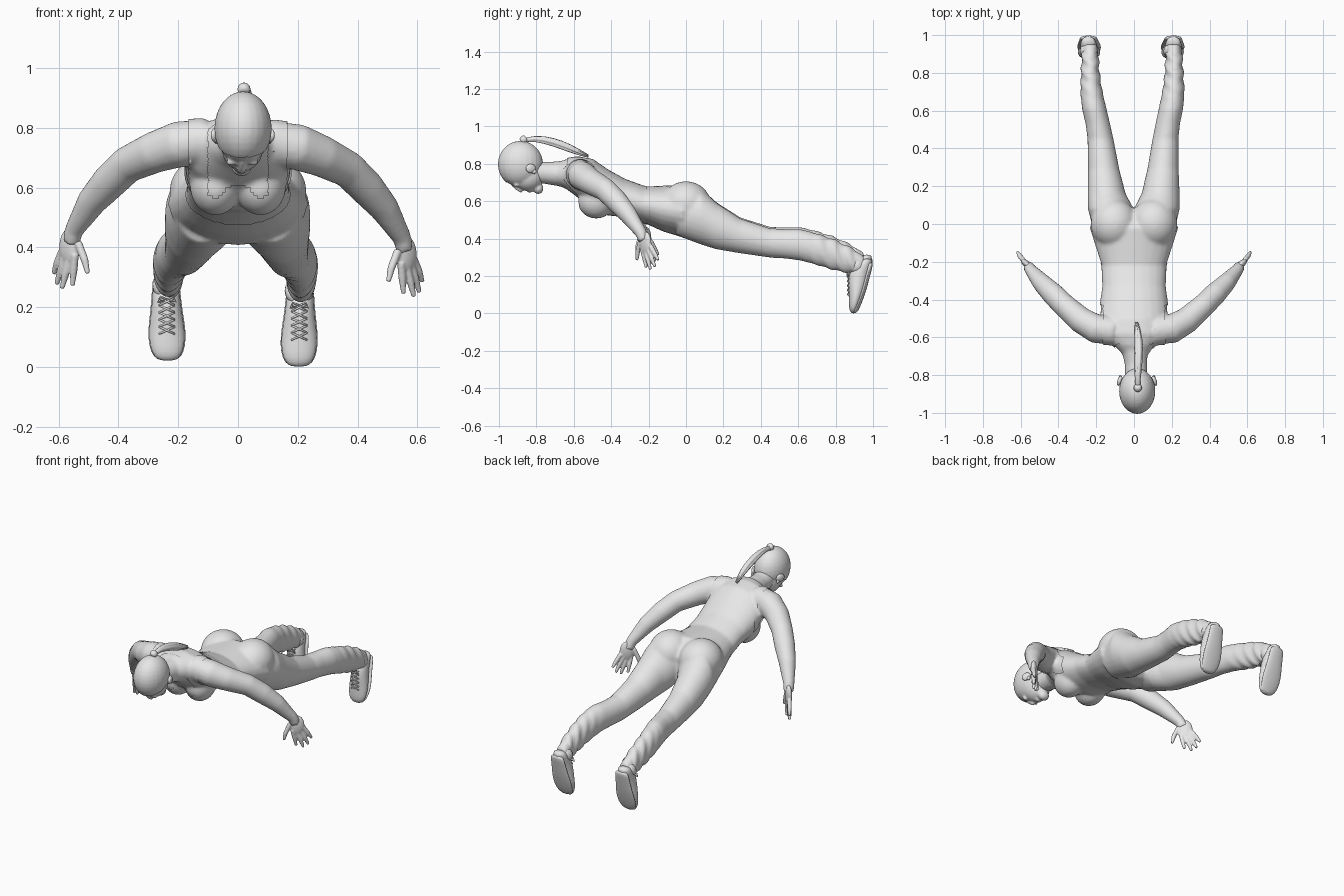
import bpy, bmesh, math, random
from mathutils import Vector, Matrix

random.seed(4)
if "Cube" in bpy.data.objects:
    bpy.data.objects.remove(bpy.data.objects["Cube"])

grey = bpy.data.materials.new("light_grey")
grey.use_nodes = True
grey.diffuse_color = (0.8, 0.8, 0.8, 1)
grey.node_tree.nodes["Principled BSDF"].inputs["Base Color"].default_value = (0.8, 0.8, 0.8, 1)


def finish(name, bm, subdiv=0):
    bmesh.ops.recalc_face_normals(bm, faces=bm.faces)
    mesh = bpy.data.meshes.new(name)
    bm.to_mesh(mesh)
    bm.free()
    mesh.materials.append(grey)
    mesh.shade_smooth()
    obj = bpy.data.objects.new(name, mesh)
    bpy.context.collection.objects.link(obj)
    if subdiv:
        mod = obj.modifiers.new("Subdivision", 'SUBSURF')
        mod.levels = mod.render_levels = subdiv
    return obj


def loft(bm, rings, n=16):
    """Skin rings given as (centre, half axis u, half axis v)."""
    loops = []
    for c, u, v in rings:
        loops.append([bm.verts.new(c + u * math.cos(a) + v * math.sin(a))
                      for a in (2 * math.pi * i / n for i in range(n))])
    for a, b in zip(loops, loops[1:]):
        for i in range(n):
            bm.faces.new((a[i], a[(i + 1) % n], b[(i + 1) % n], b[i]))
    bm.faces.new(loops[0])
    bm.faces.new(loops[-1])


def tube(bm, points, radii, n=16):
    pts = [Vector(p) for p in points]
    up = Vector((0.65, -0.75, 0))
    rings = []
    for i, p in enumerate(pts):
        t = (pts[min(i + 1, len(pts) - 1)] - pts[max(i - 1, 0)]).normalized()
        u = t.cross(up).normalized()
        rings.append((p, u * radii[i], t.cross(u) * radii[i]))
    loft(bm, rings, n)


def slices(bm, rows, n=24):
    """Rows of y, centre x, half width, top z, bottom z."""
    loft(bm, [(Vector((x, y, (t + b) / 2)), Vector((w, 0, 0)), Vector((0, 0, (t - b) / 2)))
              for y, x, w, t, b in rows], n)


def blob(bm, centre, size, turn=0.0):
    m = Matrix.Translation(centre) @ Matrix.Rotation(turn, 4, 'Z') @ Matrix.Diagonal((*size, 1))
    bmesh.ops.create_uvsphere(bm, u_segments=24, v_segments=16, radius=1, matrix=m)


def fuse(obj, voxel, repeat):
    """Melt overlapping volumes into one smooth skin."""
    mod = obj.modifiers.new("Remesh", 'REMESH')
    mod.mode, mod.voxel_size, mod.use_smooth_shade = 'VOXEL', voxel, True
    mod = obj.modifiers.new("Smooth", 'SMOOTH')
    mod.factor, mod.iterations = 0.5, repeat
    dg = bpy.context.evaluated_depsgraph_get()
    mesh = bpy.data.meshes.new_from_object(obj.evaluated_get(dg))
    obj.modifiers.clear()
    obj.data = mesh
    mesh.materials.clear()
    mesh.materials.append(grey)
    mesh.shade_smooth()


def shell(name, source, cuts, keep, offset):
    """Garment made by offsetting a trimmed copy of a skin."""
    bm = bmesh.new()
    bm.from_mesh(source.data)
    for co, no in cuts:
        bmesh.ops.bisect_plane(bm, geom=bm.verts[:] + bm.edges[:] + bm.faces[:],
                               plane_co=co, plane_no=no)
    bm.normal_update()
    for v, d in [(v, v.normal * offset(v.co)) for v in bm.verts]:
        v.co += d
    drop = [f for f in bm.faces if not keep(f.calc_center_median())]
    bmesh.ops.delete(bm, geom=drop, context='FACES')
    return finish(name, bm)


# Body: torso, bust, seat, legs and arms fused together
bm = bmesh.new()
slices(bm, [(-.70, .01, .06, .80, .69), (-.64, 0, .11, .825, .665), (-.58, 0, .175, .835, .62),
            (-.50, 0, .18, .82, .56), (-.42, 0, .175, .765, .53), (-.33, 0, .163, .715, .52),
            (-.22, 0, .168, .675, .485), (-.12, 0, .20, .68, .44), (-.02, 0, .232, .685, .41),
            (.05, 0, .20, .64, .42), (.08, 0, .10, .60, .45)])
tube(bm, [(.012, -.84, .76), (.01, -.74, .75), (0, -.62, .745)], [.058, .06, .075])
LEG = [(-.04, .11, .10, .66, .42), (.08, .122, .118, .665, .375), (.16, .143, .098, .59, .35),
       (.29, .157, .08, .505, .328), (.45, .172, .066, .452, .305), (.53, .185, .062, .448, .30),
       (.61, .203, .062, .448, .29), (.70, .217, .056, .425, .265), (.80, .222, .046, .39, .235),
       (.88, .222, .042, .35, .22), (.95, .22, .036, .31, .225)]
ARM = [(.10, -.57, .755), (.20, -.555, .735), (.28, -.51, .705), (.37, -.43, .66),
       (.43, -.37, .60), (.49, -.31, .53), (.55, -.24, .43), (.558, -.225, .39)]
for s in (-1, 1):
    up = .018 if s < 0 else 0
    blob(bm, (s * .075, -.48, .605), (.08, .095, .092))
    blob(bm, (s * .105, .0, .585), (.122, .13, .118))
    slices(bm, [(y, s * x - .012 * max(0, y), w, t + up * y, b + up * y - .004)
                for y, x, w, t, b in LEG])
    tube(bm, [(s * x, y, z + up * x * 2.5) for x, y, z in ARM],
         [.07, .078, .07, .062, .06, .05, .032, .03])
body = finish("body", bm)
fuse(body, .01, 6)

# Tank top with straps, open neck and armholes
X, Y = Vector((1, 0, 0)), Vector((0, 1, 0))
top_cuts = [(X * x, X) for x in (-.165, -.1, .1, .165)] + [(Y * y, Y) for y in (-.21, -.43, -.57, -.635)]


def in_top(p):
    x = abs(p.x)
    if p.y > -.21 or x > .2 or (x > .165 and p.y < -.43):
        return False
    front = p.z < .72
    return not (x < .1 and p.y < (-.57 if front else -.635))


shell("tank_top", body, top_cuts, in_top, lambda p: .006)

# Leggings with bunched folds near the ankles
shell("leggings", body, [(Y * -.225, Y), (Y * .91, Y)],
      lambda p: -.225 < p.y < .91 and not (abs(p.x) > .3),
      lambda p: .003 + (.004 * math.sin(p.y * 95 + p.x * 40 + p.z * 30)
                        * min(1, (p.y - .62) * 5) if p.y > .62 else 0))

# Head: skull, face, nose, lips and chin
bm = bmesh.new()
blob(bm, (.017, -.885, .797), (.092, .117, .121))
blob(bm, (.015, -.845, .735), (.07, .085, .08))
blob(bm, (.012, -.79, .668), (.034, .028, .03))
blob(bm, (.012, -.835, .66), (.024, .018, .014))
tube(bm, [(.014, -.925, .685), (.013, -.9, .668), (.012, -.882, .658), (.012, -.872, .668)],
     [.009, .012, .014, .012], 12)
for s in (-1, 1):
    blob(bm, (.014 + s * .034, -.906, .684), (.02, .013, .011))
head = finish("head", bm)
fuse(head, .006, 5)

# Swept back hair cap
slope = Vector((0, -.5, 1)).normalized()
edge = Vector((0, -.97, .695))
shell("hair_cap", head, [(edge, slope)], lambda p: (p - edge).dot(slope) > 0, lambda p: .004)

# Ears
for s, side in ((-1, "right"), (1, "left")):
    bm = bmesh.new()
    blob(bm, (.016 + s * .092, -.83, .775), (.012, .028, .024), s * .35)
    blob(bm, (.016 + s * .089, -.812, .758), (.008, .012, .012))
    finish(side + "_ear", bm)

# Ponytail of tapering strands
TAIL = [(.02, -.885, .905), (.02, -.855, .935), (.02, -.76, .932), (.026, -.66, .90),
        (.022, -.58, .865), (.012, -.515, .838)]
bm = bmesh.new()
tube(bm, TAIL, [.016, .014, .022, .026, .018, .003], 8)
for k in range(6):
    a = k * math.pi / 3
    r = random.uniform(.012, .018)
    tube(bm, [(x + r * w * math.cos(a), y, z + r * w * math.sin(a))
              for (x, y, z), w in zip(TAIL, (.5, .4, .9, 1.1, .8, .5))],
         [.006, .007, .011, .012, .009, .002], 8)
finish("ponytail", bm, 1)
bm = bmesh.new()
tube(bm, [(.02, -.882, .917), (.02, -.875, .923), (.02, -.86, .935), (.02, -.853, .94)],
     [.014, .023, .023, .014], 12)
finish("hair_tie", bm, 1)

# Hands: palm, thumb and four fingers
FINGERS = [((.536, -.243, .39), (.513, -.258, .33), (.503, -.262, .285)),
           ((.546, -.235, .35), (.55, -.222, .295), (.554, -.212, .245)),
           ((.563, -.217, .34), (.577, -.203, .285), (.589, -.19, .235)),
           ((.577, -.203, .345), (.594, -.184, .295), (.607, -.166, .25)),
           ((.588, -.19, .36), (.605, -.168, .32), (.617, -.148, .285))]
for s, side in ((-1, "right"), (1, "left")):
    lift = .027 if s < 0 else 0
    bm = bmesh.new()
    blob(bm, (s * .564, -.216, .375 + lift), (.042, .019, .062), s * .71)
    for joints in FINGERS:
        tube(bm, [(s * x, y, z + lift) for x, y, z in joints], [.014, .013, .008], 10)
    hand = finish(side + "_hand", bm)
    fuse(hand, .004, 4)

# Shoes: rows of z, front y, back y, half width
SHOE = [(.0, .888, .902, .018), (.012, .874, .914, .044), (.05, .870, .932, .058),
        (.10, .872, .95, .06), (.15, .866, .966, .053), (.20, .868, .978, .047),
        (.24, .888, .989, .044), (.275, .92, .996, .04), (.295, .945, .99, .028)]
for s, side in ((-1, "right"), (1, "left")):
    cx, lift = (-.238, .02) if s < 0 else (.205, 0)

    def ring(z, f, b, w):
        return (Vector((cx + s * .02 * (z - .1), (f + b) / 2, z + lift)),
                Vector((w * 1.02, 0, 0)), Vector((0, (b - f) / 2, 0)))

    bm = bmesh.new()
    loft(bm, [ring(*row) for row in SHOE], 20)
    finish(side + "_shoe", bm, 1)
    bm = bmesh.new()
    loft(bm, [ring(z, b - .022, b + .006, w + .003) for z, f, b, w in SHOE[:-1]], 20)
    finish(side + "_sole", bm, 1)
    # Ankle collar
    bm = bmesh.new()
    tube(bm, [(cx, .885, .262 + lift), (cx, .915, .255 + lift), (cx, .955, .245 + lift)],
         [.047, .052, .042], 20)
    finish(side + "_collar", bm, 1)
    # Crossed laces and bow
    bm = bmesh.new()
    for k in range(5):
        z = .09 + k * .024 + lift
        for d in (-1, 1):
            tube(bm, [(cx - d * .026, .874, z), (cx, .864, z + .012), (cx + d * .026, .874, z + .024)],
                 [.0035] * 3, 6)
    for d in (-1, 1):
        tube(bm, [(cx, .866, .205 + lift), (cx + d * .022, .86, .215 + lift),
                  (cx + d * .03, .862, .198 + lift), (cx + d * .008, .864, .2 + lift)], [.0035] * 4, 6)
    finish(side + "_laces", bm)
